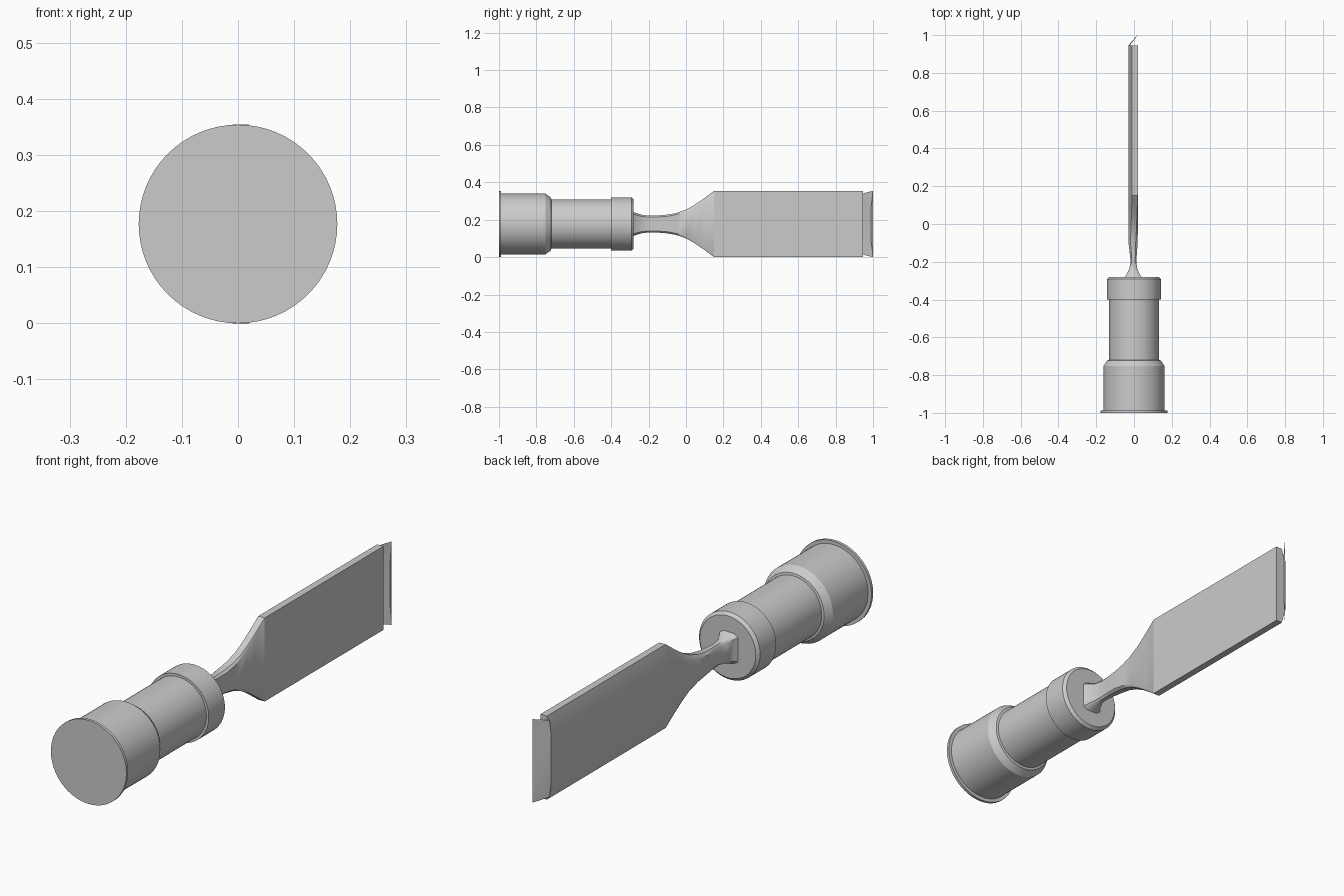
import bpy, bmesh, math

if "Cube" in bpy.data.objects:
    bpy.data.objects.remove(bpy.data.objects["Cube"])

CZ = 0.177  # height of the tool's long axis

steel = bpy.data.materials.new("plain grey")
steel.diffuse_color = (0.6, 0.6, 0.6, 1)
steel.use_nodes = True
steel.node_tree.nodes["Principled BSDF"].inputs["Base Color"].default_value = steel.diffuse_color


def make_object(name, bm, angle=30):
    bmesh.ops.recalc_face_normals(bm, faces=bm.faces)
    mesh = bpy.data.meshes.new(name)
    bm.to_mesh(mesh)
    bm.free()
    mesh.materials.append(steel)
    ob = bpy.data.objects.new(name, mesh)
    bpy.context.collection.objects.link(ob)
    bpy.ops.object.select_all(action='DESELECT')
    ob.select_set(True)
    bpy.context.view_layer.objects.active = ob
    bpy.ops.object.shade_smooth_by_angle(angle=math.radians(angle))
    return ob


def loft(name, rings, angle=30):
    """Skin a list of equal-length rings and cap both ends."""
    bm = bmesh.new()
    loops = [[bm.verts.new(p) for p in ring] for ring in rings]
    n = len(loops[0])
    for a, b in zip(loops, loops[1:]):
        for i in range(n):
            j = (i + 1) % n
            bm.faces.new((a[i], a[j], b[j], b[i]))
    bm.faces.new(loops[0])
    bm.faces.new(loops[-1])
    return make_object(name, bm, angle)


def circle(y, r, n=64):
    return [(r * math.cos(2 * math.pi * i / n), y,
             CZ + r * math.sin(2 * math.pi * i / n)) for i in range(n)]


# Turned handle: thin butt rim, wide grip, narrow waist and front collar
profile = [(-1.0, 0.177), (-0.988, 0.177), (-0.988, 0.162), (-0.752, 0.162),
           (-0.722, 0.142), (-0.72, 0.132), (-0.40, 0.132), (-0.40, 0.143),
           (-0.292, 0.143), (-0.28, 0.131)]
loft("handle", [circle(y, r) for y, r in profile])


def section(y, x0, x1, zh, xe, zr, xb, za):
    """Eight-sided outline: flat side x1, bevelled side x0."""
    half = [(x1, za), (xb, zh), (xe, zh), (x0, zr)]
    return ([(x, y, CZ + z) for x, z in half] +
            [(x, y, CZ - z) for x, z in reversed(half)])


# Neck flaring from the handle into the blade: y, x0, x1, half height
stations = [(-0.285, -0.052, 0.042, 0.066), (-0.265, -0.038, 0.030, 0.058),
            (-0.235, -0.024, 0.017, 0.049), (-0.20, -0.018, 0.012, 0.045),
            (-0.15, -0.023, 0.016, 0.046), (-0.10, -0.029, 0.019, 0.050),
            (-0.05, -0.030, 0.020, 0.059), (0.0, -0.030, 0.020, 0.077),
            (0.05, -0.030, 0.020, 0.105), (0.10, -0.030, 0.020, 0.140),
            (0.15, -0.030, 0.020, 0.177)]
rings = []
for y, x0, x1, zh in stations:
    t = max(0.0, (y + 0.10) / 0.25)          # blend round neck to blade section
    w = x1 - x0
    rings.append(section(y, x0, x1, zh, x0 + w * (0.22 + 0.18 * t),
                         zh * (0.80 - 0.22 * t), x1 - w * 0.2 * (1 - t) - 0.0005,
                         zh * (0.82 + 0.178 * t)))
loft("neck", rings, 40)

# Blade with bevelled long edges
blade = [(0.02, 0.177), (-0.01, 0.177), (-0.03, 0.103)]
loft("blade", [[(x, y, CZ + z) for x, z in blade] +
               [(x, y, CZ - z) for x, z in reversed(blade)]
               for y in (0.15, 0.945)])

# Cutting tip: slanted shell with folded corners and a narrow lip on the flat side
bm = bmesh.new()


def pair(x, y, z):
    return [bm.verts.new((x, y, CZ + s * z)) for s in (1, -1)]


ridge = pair(-0.03, 0.945, 0.10)
corner = pair(-0.022, 0.945, 0.163)
edge = pair(0.02, 1.0, 0.177)
mid = pair(0.012, 0.993, 0.09)
lip = pair(0.02, 0.988, 0.08)
bm.faces.new((ridge[0], ridge[1], mid[1], mid[0]))
bm.faces.new((mid[0], mid[1], edge[1], edge[0]))
bm.faces.new((lip[0], lip[1], edge[1], edge[0]))
for s in (0, 1):
    bm.faces.new((ridge[s], corner[s], mid[s]))
    bm.faces.new((corner[s], edge[s], mid[s]))
make_object("cutting_tip", bm, 10)
